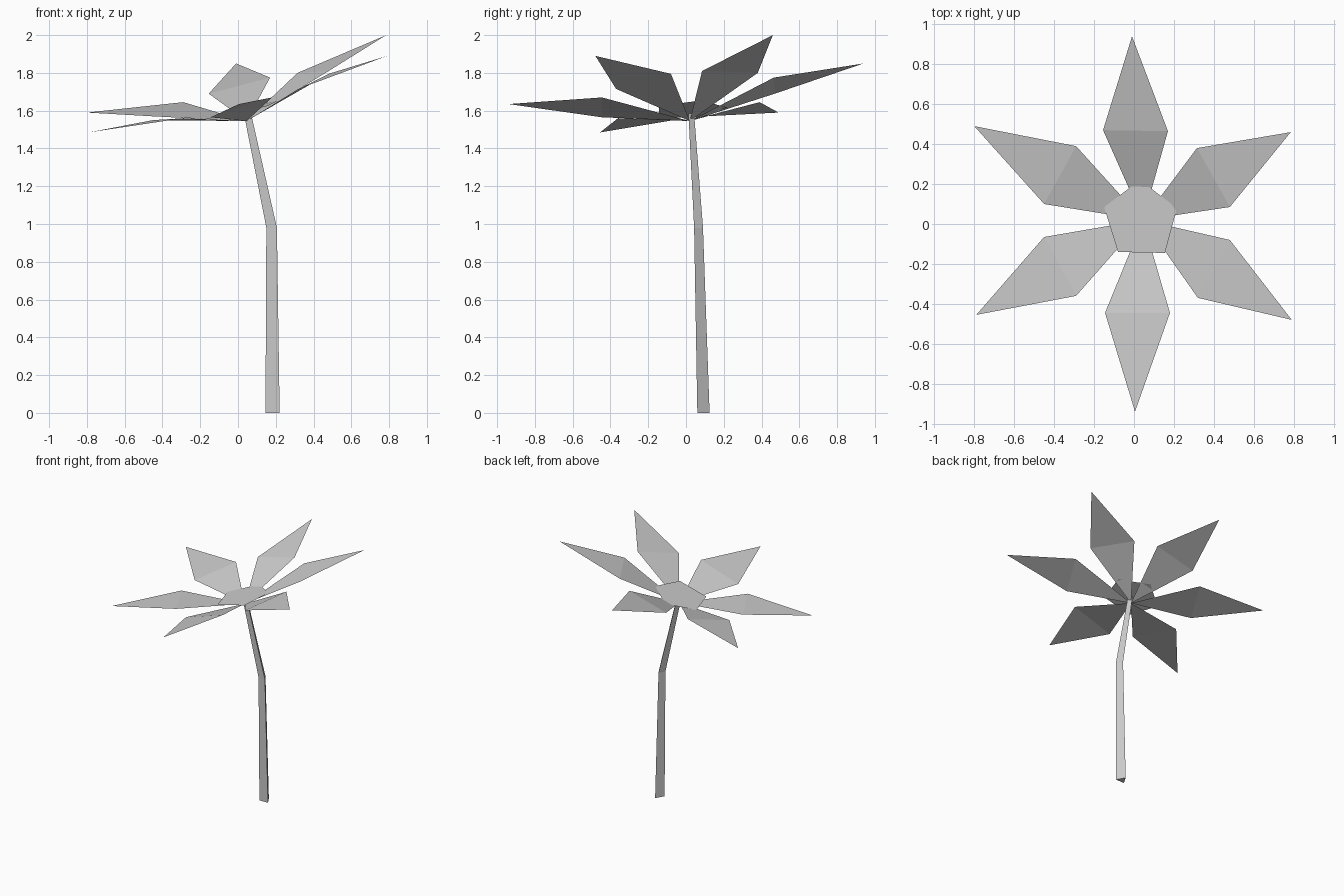
import bpy
import bmesh
from mathutils import Vector

# Remove the default cube only
default_cube = bpy.data.objects.get("Cube")
if default_cube:
    bpy.data.objects.remove(default_cube, do_unlink=True)


def make_material(name, colour):
    material = bpy.data.materials.new(name)
    material.use_nodes = True
    material.diffuse_color = colour
    shader = material.node_tree.nodes["Principled BSDF"]
    shader.inputs["Base Color"].default_value = colour
    return material


def add_object(name, bm, material):
    mesh = bpy.data.meshes.new(name)
    bm.to_mesh(mesh)
    bm.free()
    mesh.materials.append(material)
    obj = bpy.data.objects.new(name, mesh)
    bpy.context.scene.collection.objects.link(obj)
    return obj


def add_petal(name, tip, right_corner, left_corner, material):
    """Kite-shaped sheet, folded across its widest line."""
    bm = bmesh.new()
    root, right, left, end = [bm.verts.new(point) for point in
                              (PETAL_ROOT, right_corner, left_corner, tip)]
    bm.faces.new((root, right, left))
    bm.faces.new((right, end, left))
    add_object(name, bm, material)


def add_stem(name, sections, material):
    """Triangular tube through sections of (centre x, front y, z, width, depth)."""
    bm = bmesh.new()
    rings = []
    for x, y, z, width, depth in sections:
        corners = ((x - width / 2, y, z), (x + width / 2, y, z), (x, y + depth, z))
        rings.append([bm.verts.new(corner) for corner in corners])
    for lower, upper in zip(rings, rings[1:]):
        for i in range(3):
            j = (i + 1) % 3
            bm.faces.new((lower[i], lower[j], upper[j], upper[i]))
    bm.faces.new(reversed(rings[0]))
    bm.faces.new(rings[-1])
    add_object(name, bm, material)


def add_disc(name, outline, material):
    """Flat pentagon on a plane that rises towards +x and slightly towards +y."""
    bm = bmesh.new()
    corners = [bm.verts.new((x, y, 1.595 + 0.25 * x + 0.065 * y)) for x, y in outline]
    bm.faces.new(corners)
    add_object(name, bm, material)


grey = make_material("light grey", (0.6, 0.6, 0.6, 1))

# Petals, all meeting at the top of the stem: tip, right corner, left corner
PETAL_ROOT = Vector((0.045, 0.02, 1.545))
petals = {
    "back_petal": ((-0.01, 0.94, 1.85), (0.17, 0.465, 1.775), (-0.155, 0.47, 1.69)),
    "back_left_petal": ((0.785, 0.46, 2.0), (0.48, 0.085, 1.81), (0.315, 0.38, 1.8)),
    "front_left_petal": ((0.79, -0.48, 1.89), (0.32, -0.37, 1.715), (0.48, -0.08, 1.795)),
    "front_petal": ((0.005, -0.94, 1.635), (-0.145, -0.445, 1.565), (0.18, -0.445, 1.67)),
    "front_right_petal": ((-0.79, -0.455, 1.485), (-0.45, -0.065, 1.55), (-0.29, -0.36, 1.56)),
    "back_right_petal": ((-0.8, 0.49, 1.59), (-0.29, 0.39, 1.645), (-0.45, 0.1, 1.57)),
}
for petal_name, (tip, right_corner, left_corner) in petals.items():
    add_petal(petal_name, tip, right_corner, left_corner, grey)

# Flower centre
add_disc("centre_disc", ((0.03, 0.22), (-0.15, 0.085), (-0.08, -0.14),
                         (0.155, -0.145), (0.215, 0.08)), grey)

# Bent stem
add_stem("stem", ((0.183, 0.06, 0, 0.075, 0.065),
                  (0.178, 0.043, 0.98, 0.056, 0.047),
                  (0.05, 0.013, 1.585, 0.038, 0.03)), grey)
